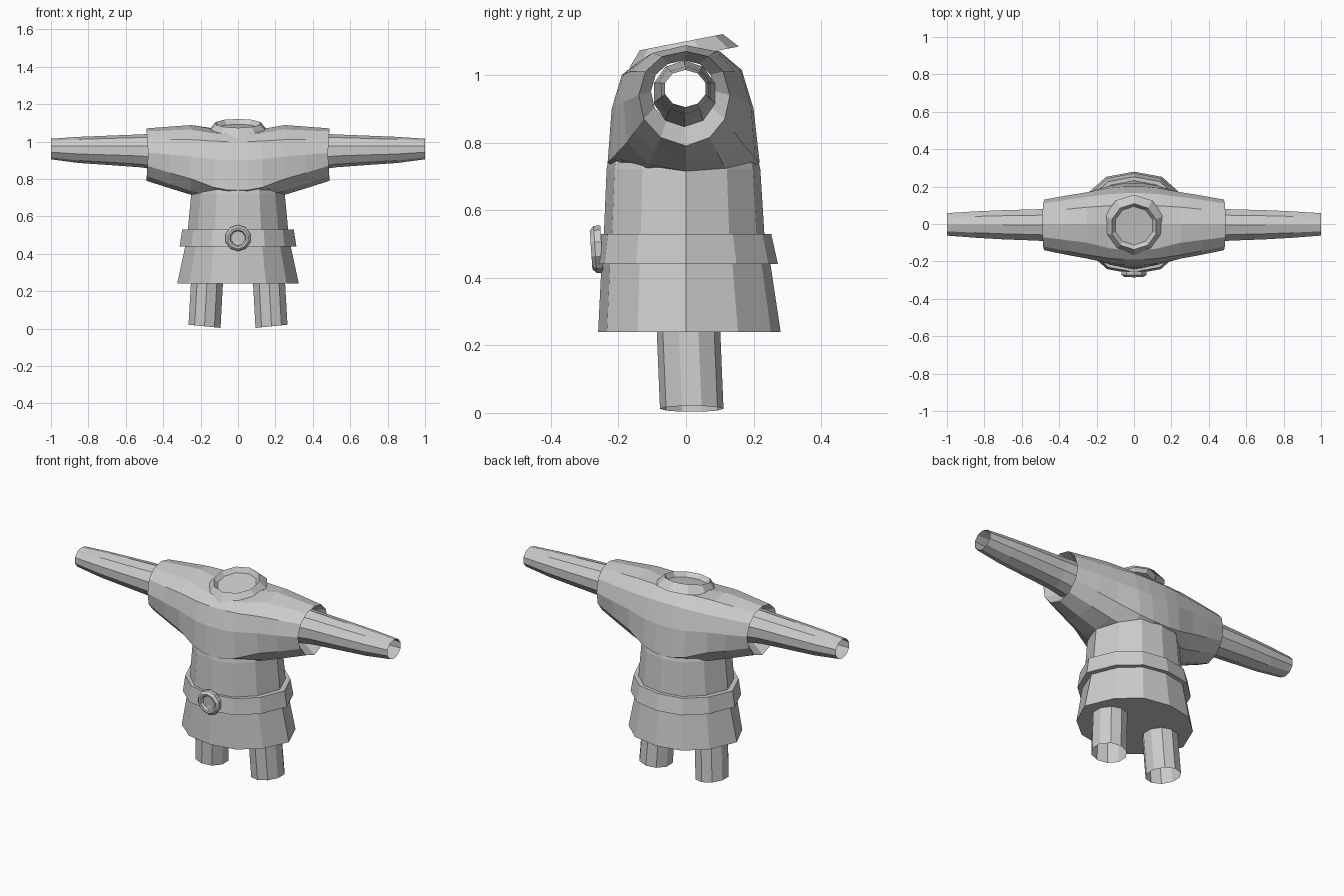
import bpy, bmesh, math
from mathutils import Vector, Matrix

if "Cube" in bpy.data.objects:
    bpy.data.objects.remove(bpy.data.objects["Cube"])

cloth = bpy.data.materials.new("plain grey")
cloth.diffuse_color = (0.6, 0.6, 0.6, 1)
cloth.use_nodes = True
cloth.node_tree.nodes["Principled BSDF"].inputs["Base Color"].default_value = cloth.diffuse_color


def finish(bm, name):
    bmesh.ops.recalc_face_normals(bm, faces=bm.faces)
    me = bpy.data.meshes.new(name)
    bm.to_mesh(me)
    bm.free()
    me.materials.append(cloth)
    ob = bpy.data.objects.new(name, me)
    bpy.context.collection.objects.link(ob)
    return ob


def loft(rings, name, caps=(False, False), loop=False):
    """Skin a list of closed rings, optionally capped or joined end to end."""
    bm = bmesh.new()
    vs = [[bm.verts.new(p) for p in r] for r in rings]
    n = len(vs[0])
    pairs = list(zip(vs, vs[1:])) + ([(vs[-1], vs[0])] if loop else [])
    for a, b in pairs:
        for i in range(n):
            j = (i + 1) % n
            bm.faces.new((a[i], a[j], b[j], b[i]))
    if caps[0]:
        bm.faces.new(vs[0])
    if caps[1]:
        bm.faces.new(vs[-1])
    return finish(bm, name)


def circle(n, turn=0.0):
    return [(math.cos(2 * math.pi * (i + turn) / n), math.sin(2 * math.pi * (i + turn) / n))
            for i in range(n)]


# body outline, as fractions of half width and half depth
OUTLINE = [(1, 0), (.80, .55), (.46, .90), (0, 1), (-.46, .90), (-.80, .55),
           (-1, 0), (-.80, -.55), (-.46, -.90), (0, -1), (.46, -.90), (.80, -.55)]


def body_ring(z, w, front, back):
    return [(u * w, v * (back if v > 0 else front), z) for u, v in OUTLINE]


# trunk and skirt
tunic = loft([body_ring(.24, .325, .26, .28), body_ring(.44, .282, .25, .25),
              body_ring(.53, .268, .243, .232), body_ring(.72, .25, .235, .22),
              body_ring(.88, .20, .21, .185)], "tunic", (True, True))

# shoulders and sleeves: half sections (y, z) from hem at the wrist side to the middle
SLEEVE = [(0, .79), (-.075, .815), (-.125, .87), (-.14, .94), (-.12, 1.01), (-.07, 1.055),
          (0, 1.07), (.065, 1.055), (.11, 1.01), (.13, .94), (.115, .87), (.07, .815)]
SHOULDER = [(0, .715), (-.11, .735), (-.175, .80), (-.185, .92), (-.165, 1.01), (-.10, 1.065),
            (0, 1.088), (.09, 1.07), (.145, 1.01), (.17, .92), (.165, .80), (.11, .735)]
CHEST = [(0, .70), (-.14, .70), (-.232, .74), (-.22, .90), (-.19, 1.0), (-.14, 1.04),
         (0, 1.06), (.10, 1.07), (.165, 1.015), (.20, .90), (.218, .74), (.14, .70)]


def blend(a, b, t):
    return [(p[0] + (q[0] - p[0]) * t, p[1] + (q[1] - p[1]) * t) for p, q in zip(a, b)]


def section(x, pts, lean=0.0):
    return [(x + math.copysign(lean * (z - .93), x), y, z) for y, z in pts]


half = [(.48, SLEEVE, .07), (.36, blend(SLEEVE, SHOULDER, .55), 0), (.25, SHOULDER, 0),
        (.13, blend(SHOULDER, CHEST, .75), 0), (.05, CHEST, 0)]
rings = [section(-x, p, l) for x, p, l in half] + [section(x, p, l) for x, p, l in half[::-1]]
shoulders = loft(rings, "shoulders", (True, True))

# join trunk and shoulders into one garment
mod = tunic.modifiers.new("join", 'BOOLEAN')
mod.operation, mod.solver, mod.object = 'UNION', 'EXACT', shoulders
bpy.context.view_layer.update()
joined = bpy.data.meshes.new_from_object(
    tunic.evaluated_get(bpy.context.evaluated_depsgraph_get()))
tunic.modifiers.clear()
tunic.data = joined
bpy.data.objects.remove(shoulders)

# open the sleeve ends
bm = bmesh.new()
bm.from_mesh(joined)
ends = [f for f in bm.faces if all(abs(v.co.x) > .465 for v in f.verts)]
bmesh.ops.delete(bm, geom=ends, context='FACES')
bm.to_mesh(joined)
bm.free()

ARM = [(.43, -.005, .945, .095, .098), (.52, -.005, .95, .088, .088),
       (.70, -.004, .953, .082, .078), (.85, -.003, .955, .074, .070),
       (1.0, -.002, .96, .063, .055)]

for side, label in ((-1, "left"), (1, "right")):
    # folded-in sleeve lining
    inner = [(side * .42, -.005 + .095 * y / .135, .945 + (z - .93) * .70) for y, z in SLEEVE]
    loft([section(side * .48, SLEEVE, .07), inner], label + "_sleeve_lining")
    # open tapering arm
    loft([[(side * x, cy + ry * c, cz + rz * s) for c, s in circle(10, .5)]
          for x, cy, cz, ry, rz in ARM], label + "_arm")
    # open leg, with its lower edge slightly higher on the outside
    loft([[(side * (cx + .09 * c), cy + .094 * s, z + tilt * c) for c, s in circle(10, .5)]
          for cx, cy, z, tilt in ((.163, .005, .30, 0), (.179, .017, .012, .009))],
         label + "_leg")

# belt
loft([body_ring(.44, .28, .245, .25), body_ring(.44, .312, .268, .272),
      body_ring(.53, .298, .257, .252), body_ring(.53, .262, .238, .23)], "belt", loop=True)


def lathe(profile, n, matrix, name):
    """Turn (radius, height) points about a local axis and cap the last ring."""
    ob = loft([[matrix @ Vector((r * c, r * s, h)) for c, s in circle(n, .5)]
               for r, h in profile], name, (False, True))
    return ob


# neck collar with recessed opening, leaning forward
lathe([(.165, -.045), (.125, 0), (.105, -.025)], 10,
      Matrix.Translation((0, -.014, 1.097)) @ Matrix.Rotation(math.radians(11), 4, 'X'),
      "collar")

# round buckle facing forward
lathe([(.07, -.012), (.07, .008), (.057, .02), (.045, .018), (.038, .004)], 10,
      Matrix.Translation((0, -.261, .484)) @ Matrix.Rotation(math.radians(94), 4, 'X'),
      "buckle")
